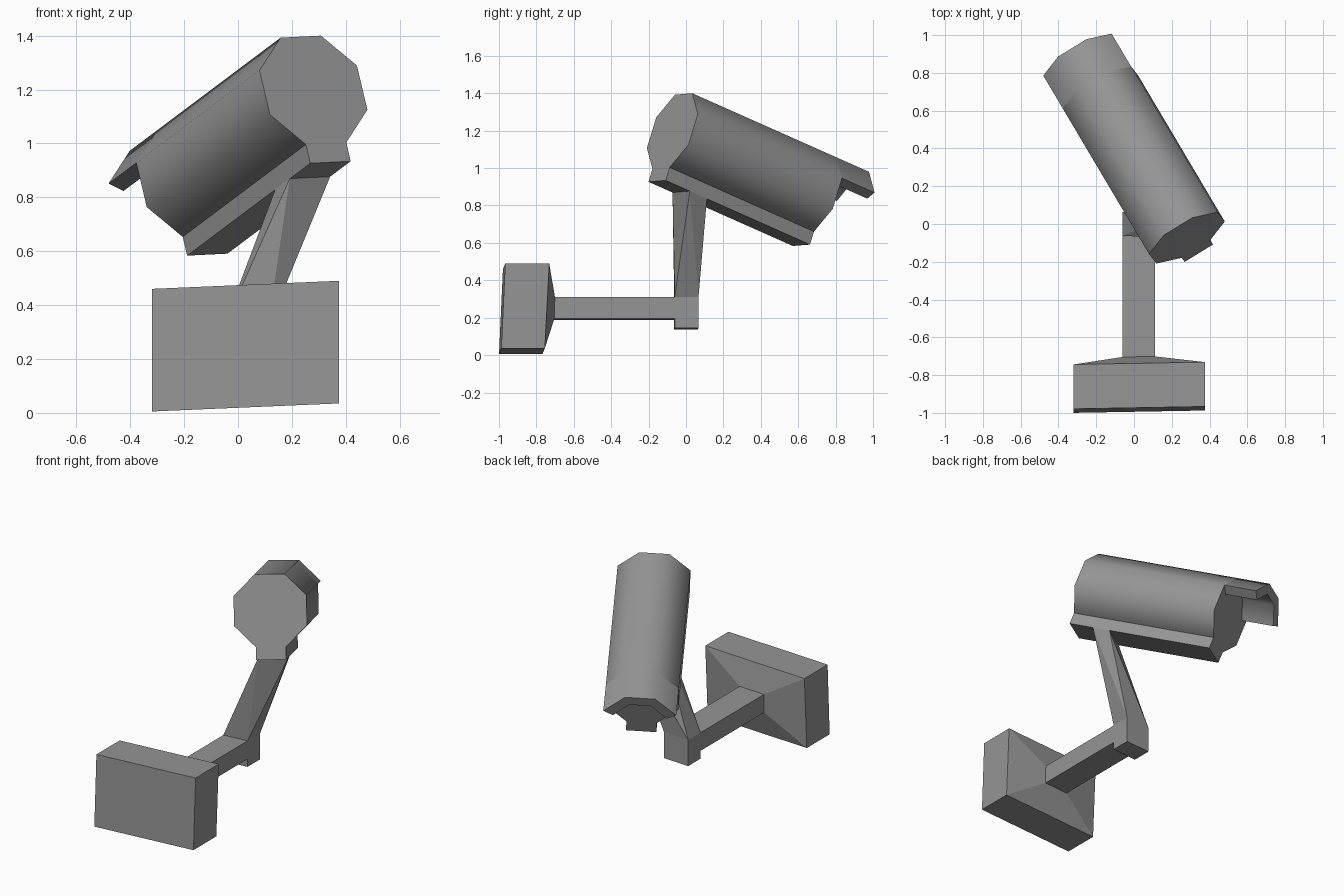
import bpy, bmesh, math
from mathutils import Vector

cube = bpy.data.objects.get("Cube")
if cube:
    bpy.data.objects.remove(cube, do_unlink=True)

grey = bpy.data.materials.new("mid_grey")
grey.use_nodes = True
GREY = (0.3, 0.3, 0.3, 1)
grey.diffuse_color = GREY
grey.node_tree.nodes["Principled BSDF"].inputs["Base Color"].default_value = GREY


def loft(name, rings, smooth=False, triangulate=False):
    """Solid skinned through a list of equal-sized rings, capped at both ends."""
    bm = bmesh.new()
    loops = [[bm.verts.new(p) for p in ring] for ring in rings]
    n = len(loops[0])
    for a, b in zip(loops, loops[1:]):
        for i in range(n):
            j = (i + 1) % n
            if triangulate:
                bm.faces.new((a[i], a[j], b[i]))
                bm.faces.new((a[j], b[j], b[i]))
            else:
                bm.faces.new((a[i], a[j], b[j], b[i]))
    bm.faces.new(loops[0])
    bm.faces.new(loops[-1])
    bmesh.ops.recalc_face_normals(bm, faces=bm.faces)
    mesh = bpy.data.meshes.new(name)
    bm.to_mesh(mesh)
    bm.free()
    mesh.materials.append(grey)
    obj = bpy.data.objects.new(name, mesh)
    bpy.context.collection.objects.link(obj)
    if smooth:
        bpy.ops.object.select_all(action="DESELECT")
        obj.select_set(True)
        bpy.context.view_layer.objects.active = obj
        bpy.ops.object.shade_smooth_by_angle(angle=math.radians(50))
    return obj


# Housing frame: the barrel points back, sideways and downward
AXIS = Vector((-0.476, 0.803, -0.357)).normalized()
SIDE = Vector((0.852, 0.521, 0.043))
SIDE = (SIDE - AXIS * SIDE.dot(AXIS)).normalized()
UP = SIDE.cross(AXIS)
REAR = Vector((0.28, -0.073, 1.198))
BODY_LEN, HOOD_LEN = 0.96, 1.176


def at(s, u, t):
    return REAR + SIDE * s + UP * u + AXIS * t


def extrude(name, profile, t0, t1, smooth=False):
    return loft(name, [[at(s, u, t) for s, u in profile] for t in (t0, t1)], smooth)


# Octagonal housing
R = 0.23
octagon = [(R * math.cos(a), R * math.sin(a))
           for a in (math.radians(22.5 + 45 * i) for i in range(8))]
extrude("camera_housing", octagon, 0, BODY_LEN, True)

# Sun hood continuing the upper three sides
inner = [(s * 0.73, u - (0.032 if i in (0, 3) else 0.06))
         for i, (s, u) in enumerate(octagon[:4])]
extrude("sun_hood", octagon[:4] + inner[::-1], BODY_LEN, HOOD_LEN, True)

# Mounting rail under the housing
half, low = octagon[1][0], -0.287
extrude("mounting_rail", [(-half, low), (half, low), (half, -0.2), (-half, -0.2)], 0, BODY_LEN)

# Bracket parts lean very slightly sideways
X0, X1 = -0.06, 0.11


def lean(x, y, z):
    return Vector((x, y + 0.018 * x, z + 0.043 * x))


def rect(x0, x1, z0, z1, y0, y1):
    """Upright rectangle, y0 along its bottom and y1 along its top."""
    return [lean(x0, y0, z0), lean(x1, y0, z0), lean(x1, y1, z1), lean(x0, y1, z1)]


# Wall plate with a shallow tapered boss
loft("wall_plate", [rect(-0.32, 0.375, 0.019, 0.474, -0.994, -0.973),
                    rect(-0.32, 0.375, 0.019, 0.474, -0.762, -0.738),
                    rect(X0, X1, 0.19, 0.307, -0.706, -0.703)])

# Horizontal arm and elbow block
loft("support_arm", [rect(X0, X1, 0.19, 0.307, y, y) for y in (-0.72, -0.06)])
loft("elbow_block", [rect(X0, X1, 0.14, 0.307, y, y) for y in (-0.062, 0.065)])

# Twisted strut from elbow to rail
foot = [lean(x, y, 0.307) for x, y in ((X0, -0.062), (X1, -0.062), (X1, 0.065), (X0, 0.065))]
head = [at(s, low, t) for s, t in ((-half, 0.16), (half, 0.16), (half, 0.274), (-half, 0.274))]
loft("strut", [foot, head], triangulate=True)
